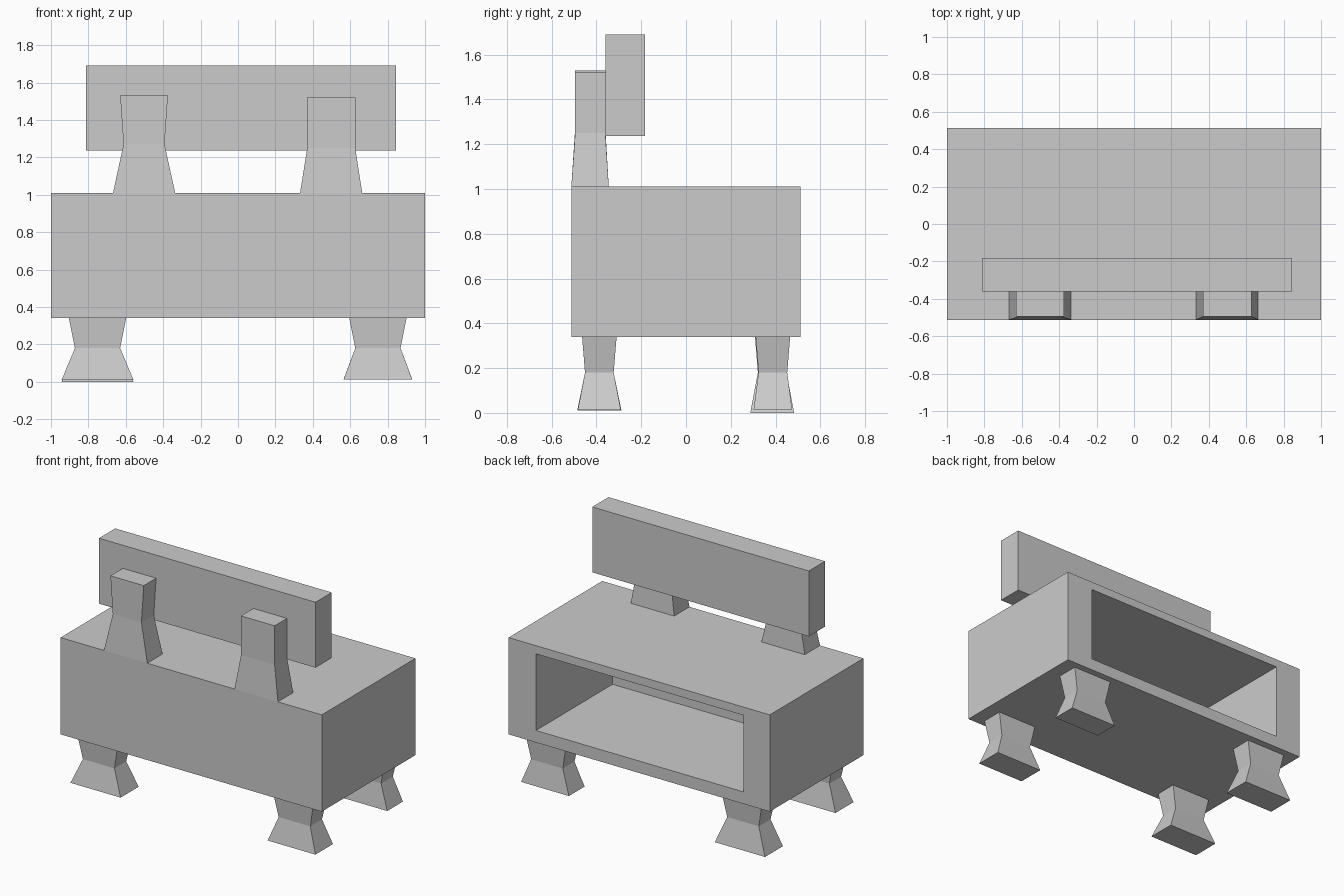
import bpy, bmesh

if "Cube" in bpy.data.objects:
    bpy.data.objects.remove(bpy.data.objects["Cube"])


def finish(name, bm):
    bmesh.ops.recalc_face_normals(bm, faces=bm.faces)
    mesh = bpy.data.meshes.new(name)
    bm.to_mesh(mesh)
    bm.free()
    obj = bpy.data.objects.new(name, mesh)
    bpy.context.collection.objects.link(obj)
    return obj


def loft(name, sections):
    """Closed solid through rectangles (z, x0, x1, y0, y1)."""
    bm = bmesh.new()
    rings = [[bm.verts.new(p) for p in
              ((x0, y0, z), (x1, y0, z), (x1, y1, z), (x0, y1, z))]
             for z, x0, x1, y0, y1 in sections]
    for a, b in zip(rings, rings[1:]):
        for i in range(4):
            j = (i + 1) % 4
            bm.faces.new((a[i], a[j], b[j], b[i]))
    bm.faces.new(rings[0])
    bm.faces.new(rings[-1])
    return finish(name, bm)


# Cabinet body: box with a deep recess opening at the back
bm = bmesh.new()
bmesh.ops.create_cube(bm, size=1)
for v in bm.verts:
    v.co = (v.co.x * 2, v.co.y * 1.024, v.co.z * 0.67 + 0.675)
bm.normal_update()
back = max(bm.faces, key=lambda f: f.normal.y)
bmesh.ops.inset_individual(bm, faces=[back], thickness=0.1)
for v in back.verts:
    v.co.x = 0.79 if v.co.x > 0 else -0.80
    v.co.z = 0.953 if v.co.z > 0.675 else 0.423
floor = bmesh.ops.extrude_discrete_faces(bm, faces=[back])["faces"][0]
for v in floor.verts:
    v.co.y = -0.325
finish("cabinet_body", bm)

# Pinched feet: name, x centre, y centre, bottom z, bottom half width, bottom half depth
for name, cx, cy, z0, hx, hy in (
        ("front_left_foot", -0.751, -0.387, 0.01, 0.192, 0.099),
        ("front_right_foot", 0.748, -0.387, 0.013, 0.183, 0.096),
        ("back_left_foot", -0.751, 0.385, 0.0, 0.192, 0.098),
        ("back_right_foot", 0.748, 0.388, 0.015, 0.183, 0.086)):
    loft(name, [(z, cx - a, cx + a, cy - b, cy + b) for z, a, b in
                ((z0, hx, hy), (0.18, 0.121, 0.064), (0.34, 0.153, 0.077))])

# Posts carrying the backrest
loft("left_post", [(1.01, -0.668, -0.336, -0.512, -0.345),
                   (1.27, -0.612, -0.393, -0.495, -0.36),
                   (1.53, -0.63, -0.375, -0.495, -0.36)])
loft("right_post", [(1.01, 0.332, 0.664, -0.512, -0.345),
                    (1.25, 0.37, 0.627, -0.495, -0.36),
                    (1.52, 0.37, 0.627, -0.495, -0.36)])

# Backrest board
loft("backrest", [(z, -0.812, 0.846, -0.36, -0.183) for z in (1.237, 1.69)])
